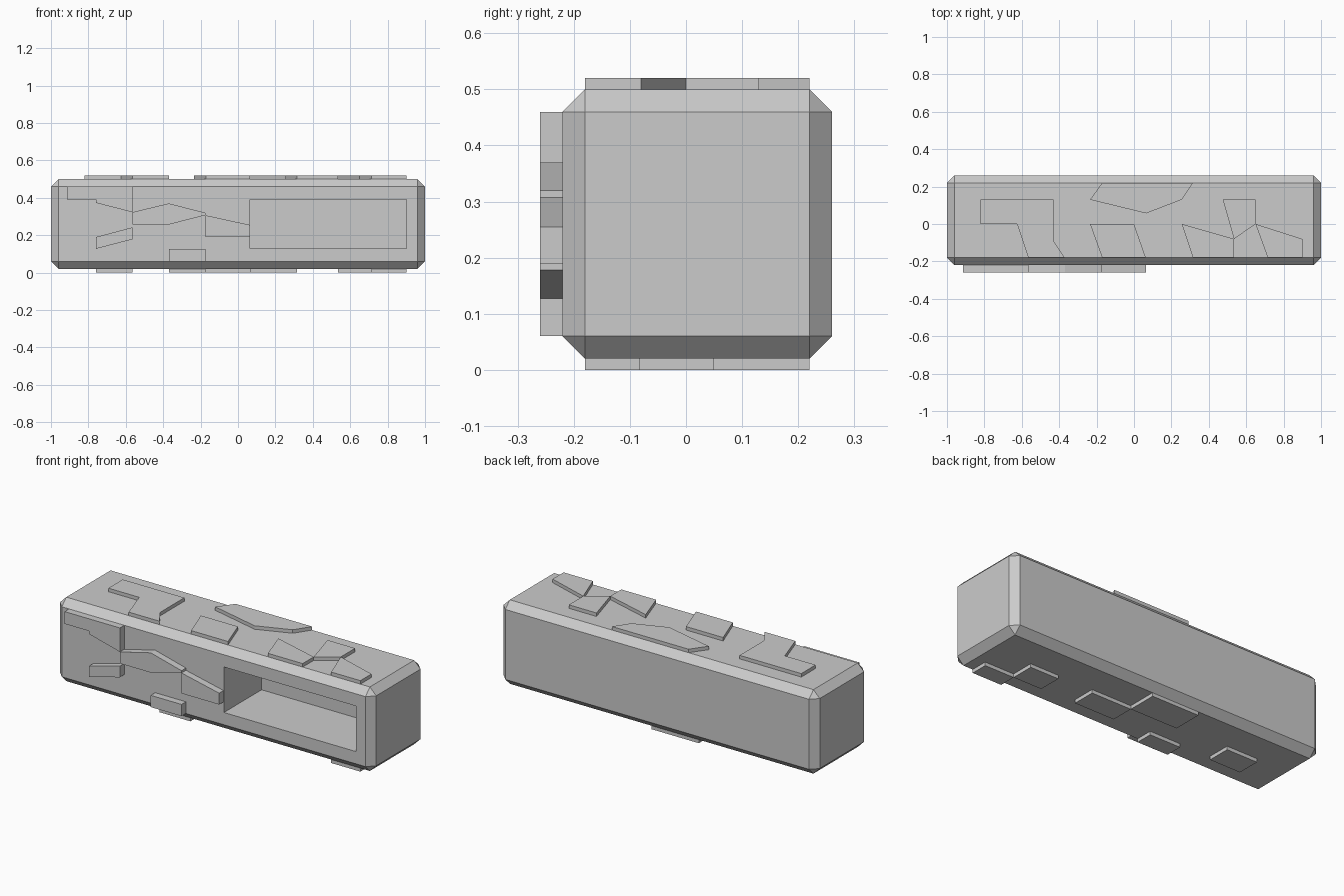
import bpy, bmesh
from mathutils import Vector

if "Cube" in bpy.data.objects:
    bpy.data.objects.remove(bpy.data.objects["Cube"])

FRONT, BACK, BOTTOM, TOP = -0.22, 0.26, 0.02, 0.50
SINK = 0.004  # plates sit slightly into the body


def make_box(name, lo, hi, chamfer=0.0):
    bm = bmesh.new()
    bmesh.ops.create_cube(bm, size=1)
    for v in bm.verts:
        v.co = Vector([lo[i] + (v.co[i] + 0.5) * (hi[i] - lo[i]) for i in range(3)])
    if chamfer:
        bmesh.ops.bevel(bm, geom=bm.edges[:], offset=chamfer, segments=1,
                        profile=0.5, affect='EDGES')
    return finish(name, bm)


def finish(name, bm):
    bmesh.ops.recalc_face_normals(bm, faces=bm.faces[:])
    mesh = bpy.data.meshes.new(name)
    bm.to_mesh(mesh)
    bm.free()
    obj = bpy.data.objects.new(name, mesh)
    bpy.context.collection.objects.link(obj)
    return obj


def plate(name, outline, to_3d, start, end):
    """Extrude a flat outline between two depths."""
    bm = bmesh.new()
    face = bm.faces.new([bm.verts.new(to_3d(a, b, start)) for a, b in outline])
    out = bmesh.ops.extrude_face_region(bm, geom=[face], use_keep_orig=True)
    shift = Vector(to_3d(0, 0, end)) - Vector(to_3d(0, 0, start))
    moved = [g for g in out["geom"] if isinstance(g, bmesh.types.BMVert)]
    bmesh.ops.translate(bm, verts=moved, vec=shift)
    return finish(name, bm)


def on_front(x, z, d):
    return (x, d, z)


def on_level(x, y, d):
    return (x, y, d)


def rect(x0, x1, y0, y1):
    return [(x0, y0), (x1, y0), (x1, y1), (x0, y1)]


# Chamfered body with a deep rectangular pocket in the front
body = make_box("body", (-1, FRONT, BOTTOM), (1, BACK, TOP), 0.04)
cutter = make_box("pocket_cutter", (0.065, FRONT - 0.1, 0.13), (0.90, 0.12, 0.39))
cutter.hide_render = True
cutter.hide_viewport = False
mod = body.modifiers.new("pocket", 'BOOLEAN')
mod.operation = 'DIFFERENCE'
mod.solver = 'EXACT'
mod.object = cutter
bpy.context.view_layer.objects.active = body
bpy.ops.object.modifier_apply(modifier=mod.name)
bpy.data.objects.remove(cutter)

# Raised plates on the front
front_plates = [
    [(-0.915, 0.46), (-0.915, 0.39), (-0.76, 0.39), (-0.76, 0.373),
     (-0.565, 0.323), (-0.565, 0.46)],
    [(-0.565, 0.323), (-0.37, 0.37), (-0.175, 0.32), (-0.175, 0.307),
     (-0.37, 0.257), (-0.565, 0.257)],
    [(-0.175, 0.307), (0.063, 0.255), (0.063, 0.19), (-0.175, 0.19)],
    [(-0.76, 0.19), (-0.565, 0.242), (-0.565, 0.178), (-0.76, 0.127)],
    rect(-0.37, -0.175, 0.06, 0.127),
]
for i, outline in enumerate(front_plates, 1):
    plate(f"front_plate_{i}", outline, on_front, FRONT + SINK, FRONT - 0.04)

# Raised plates on the top
top_plates = [
    [(-0.82, 0.13), (-0.43, 0.13), (-0.43, -0.09), (-0.37, -0.18),
     (-0.565, -0.18), (-0.625, 0), (-0.82, 0)],
    [(-0.17, 0.22), (0.315, 0.22), (0.255, 0.13), (0.065, 0.057), (-0.235, 0.13)],
    [(-0.235, 0), (0, 0), (0.063, -0.18), (-0.17, -0.18)],
    [(0.255, 0), (0.535, -0.08), (0.535, -0.18), (0.315, -0.18)],
    [(0.475, 0.13), (0.65, 0.13), (0.65, 0), (0.535, -0.08)],
    [(0.65, 0), (0.90, -0.08), (0.90, -0.18), (0.715, -0.18)],
]
for i, outline in enumerate(top_plates, 1):
    plate(f"top_plate_{i}", outline, on_level, TOP - SINK, TOP + 0.02)

# Rectangular pads underneath
pads = [
    (0.715, 0.90, -0.18, -0.083),
    (0.535, 0.715, -0.083, 0.05),
    (0.063, 0.315, -0.083, 0.05),
    (-0.235, 0.063, 0.05, 0.22),
    (-0.37, -0.175, -0.18, -0.083),
    (-0.76, -0.565, -0.083, 0.05),
]
for i, p in enumerate(pads, 1):
    plate(f"bottom_pad_{i}", rect(*p), on_level, BOTTOM + SINK, 0.0)
